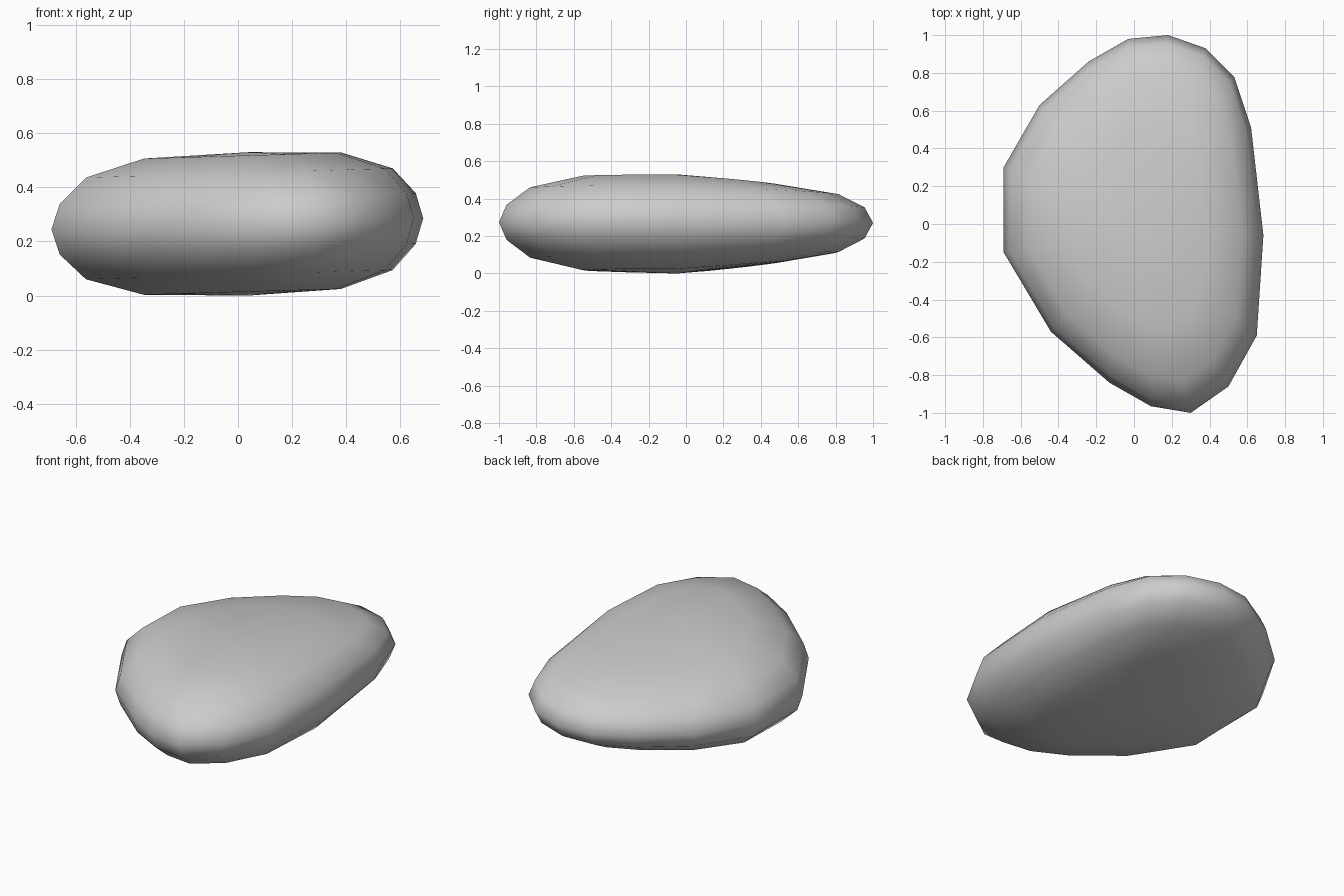
import bpy, bmesh

if "Cube" in bpy.data.objects:
    bpy.data.objects.remove(bpy.data.objects["Cube"])

# Widest outline of the stone, seen from above
outline = [(0.18, 1.0), (0.38, 0.93), (0.53, 0.78), (0.62, 0.51),
           (0.685, -0.06), (0.65, -0.59), (0.5, -0.86), (0.3, -1.0),
           (0.09, -0.965), (-0.13, -0.84), (-0.44, -0.57), (-0.69, -0.15),
           (-0.69, 0.3), (-0.5, 0.63), (-0.24, 0.86), (-0.03, 0.98)]
CX, CY = 0.04, -0.05

# Ring levels: scale about the centre, height from the mid plane, thinning to the back
levels = [(0.957, 0.094, 0.12), (0.825, 0.188, 0.22), (0.53, 0.252, 0.36)]

bm = bmesh.new()


def ring(scale, height, thin):
    verts = []
    for px, py in outline:
        x, y = CX + (px - CX) * scale, CY + (py - CY) * scale
        z = 0.265 + 0.03 * x + height * (1 - thin * max(y, 0))
        verts.append(bm.verts.new((x, y, z)))
    return verts


def bridge(a, b):
    n = len(a)
    for i in range(n):
        bm.faces.new((a[i], a[(i + 1) % n], b[(i + 1) % n], b[i]))


# Upper and lower halves share the widest ring
middle = ring(1, 0, 0)
for side in (1, -1):
    last = middle
    for scale, height, thin in levels:
        new = ring(scale, side * height, thin)
        bridge(last, new)
        last = new
    tip = bm.verts.new((CX, CY, 0.265 + side * 0.265))
    for i in range(len(last)):
        bm.faces.new((last[i], last[(i + 1) % len(last)], tip))

bmesh.ops.recalc_face_normals(bm, faces=bm.faces)
for f in bm.faces:
    f.smooth = True

mesh = bpy.data.meshes.new("stone")
bm.to_mesh(mesh)
bm.free()
stone = bpy.data.objects.new("stone", mesh)
bpy.context.collection.objects.link(stone)
